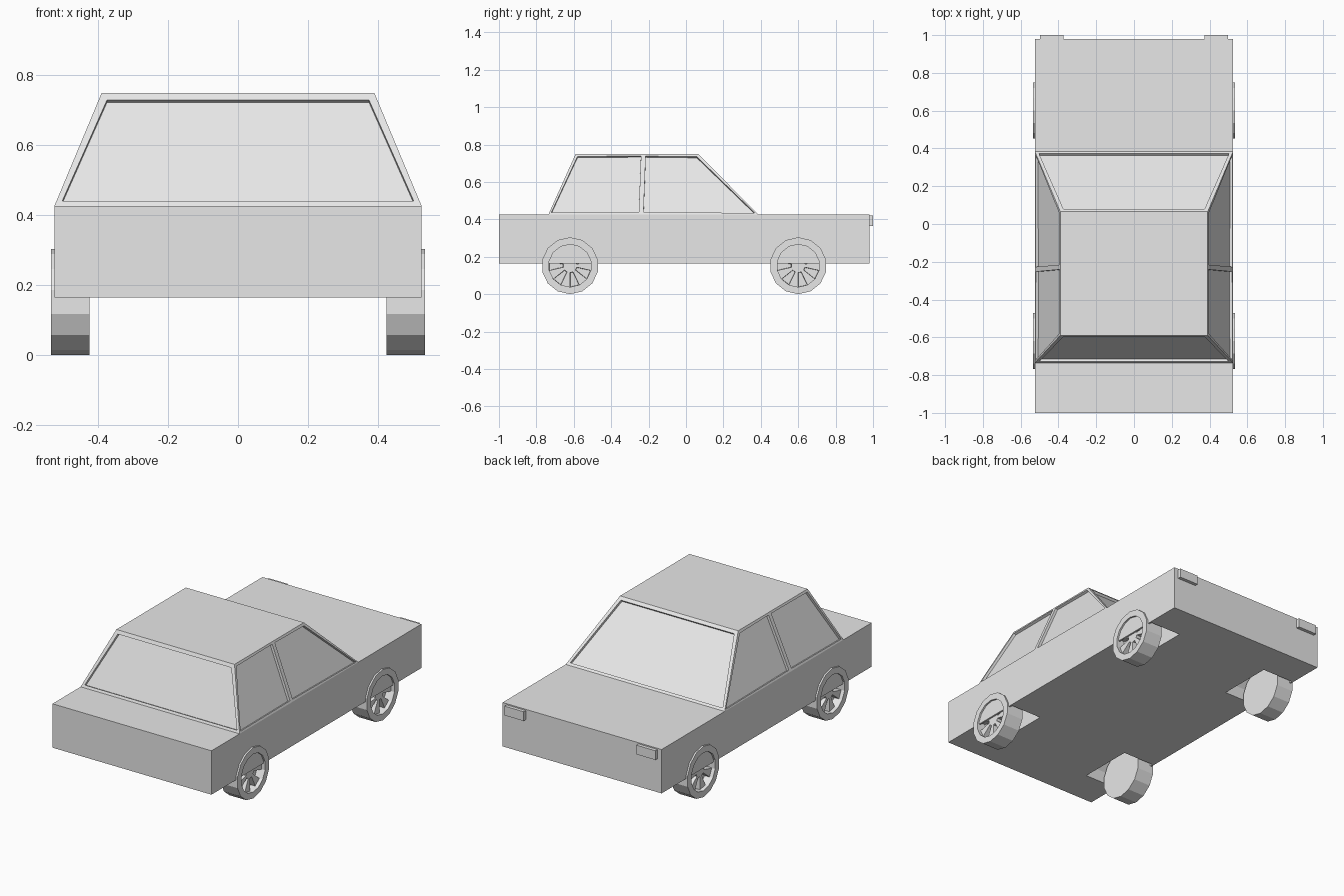
import bpy, bmesh, math
from mathutils import Matrix

if "Cube" in bpy.data.objects:
    bpy.data.objects.remove(bpy.data.objects["Cube"])

grey = bpy.data.materials.new("light_grey")
grey.diffuse_color = (0.8, 0.8, 0.8, 1)
grey.use_nodes = True
grey.node_tree.nodes["Principled BSDF"].inputs["Base Color"].default_value = grey.diffuse_color

SIDES = 14
WHEEL_R = 0.152
AXLES = (("front", -0.62), ("rear", 0.60))


def finish(bm, name):
    mesh = bpy.data.meshes.new(name)
    bm.to_mesh(mesh)
    bm.free()
    mesh.materials.append(grey)
    obj = bpy.data.objects.new(name, mesh)
    bpy.context.scene.collection.objects.link(obj)
    return obj


def box(name, x0, x1, y0, y1, z0, z1):
    bm = bmesh.new()
    bmesh.ops.create_cube(bm, size=1)
    for v in bm.verts:
        v.co = (x0 + (v.co.x + .5) * (x1 - x0),
                y0 + (v.co.y + .5) * (y1 - y0),
                z0 + (v.co.z + .5) * (z1 - z0))
    return finish(bm, name)


# Lower body with wheel wells opened from underneath
body = box("lower_body", -0.525, 0.525, -1.0, 0.98, 0.165, 0.427)
bm = bmesh.new()
for s in (-1, 1):
    for _, y in AXLES:
        place = (Matrix.Translation((s * 0.4125, y, WHEEL_R))
                 @ Matrix.Rotation(math.pi / 2, 4, 'Y'))
        bmesh.ops.create_cone(bm, cap_ends=True, segments=SIDES, radius1=0.17,
                              radius2=0.17, depth=0.205, matrix=place)
cutter = finish(bm, "wheel_well_cutter")
cutter.hide_render = True
mod = body.modifiers.new("wheel_wells", 'BOOLEAN')
mod.operation = 'DIFFERENCE'
mod.solver = 'EXACT'
mod.object = cutter

# Cabin: tapered, open at the bottom, with sunken windows
bm = bmesh.new()
Z0, Z1 = 0.427, 0.75


def ring(s):
    low = [bm.verts.new((s * 0.525, y, Z0)) for y in (-0.735, -0.24, 0.385)]
    top = [bm.verts.new((s * 0.39, y, Z1)) for y in (-0.59, -0.228, 0.065)]
    return low, top


(ll, lt), (rl, rt) = ring(-1), ring(1)
side_glass = []
for low, top in ((ll, lt), (rl, rt)):
    for i in (0, 1):
        side_glass.append(bm.faces.new((low[i], low[i + 1], top[i + 1], top[i])))
screens = [bm.faces.new((ll[i], rl[i], rt[i], lt[i])) for i in (0, 2)]
bm.faces.new(lt + rt[::-1])
bmesh.ops.recalc_face_normals(bm, faces=bm.faces)
bm.normal_update()
if screens[0].normal.y > 0:
    bmesh.ops.reverse_faces(bm, faces=bm.faces[:])
bmesh.ops.inset_individual(bm, faces=side_glass, thickness=0.018)
bmesh.ops.inset_individual(bm, faces=screens, thickness=0.027)
# Sink the panes straight into the cabin
bm.normal_update()
bmesh.ops.inset_individual(bm, faces=side_glass + screens, thickness=0.0005, depth=-0.015)
finish(bm, "cabin")


# Wheels: flat inner face, raised tyre wall, seven spokes between sunken wedges
def wheel(name, s, y):
    bm = bmesh.new()
    profile = ((0.425, WHEEL_R), (0.535, WHEEL_R), (0.535, 0.114),
               (0.513, 0.114), (0.513, 0.037))
    rings = []
    for x, r in profile:
        rings.append([])
        for k in range(SIDES):
            a = 2 * math.pi * k / SIDES
            rings[-1].append(bm.verts.new((s * x, y + r * math.sin(a),
                                           WHEEL_R - r * math.cos(a))))
    wedges = []
    for j in range(len(rings) - 1):
        for k in range(SIDES):
            n = (k + 1) % SIDES
            f = bm.faces.new((rings[j][k], rings[j][n],
                              rings[j + 1][n], rings[j + 1][k]))
            if j == 3 and k % 2 == 0:
                wedges.append(f)
    bm.faces.new(rings[0])
    bm.faces.new(rings[-1])
    bmesh.ops.recalc_face_normals(bm, faces=bm.faces)
    bm.normal_update()
    bmesh.ops.inset_individual(bm, faces=wedges, thickness=0.002, depth=-0.03)
    finish(bm, name)


for s, side in ((-1, "left"), (1, "right")):
    for end, y in AXLES:
        wheel(f"{end}_{side}_wheel", s, y)
    # Rear lamps
    x0, x1 = sorted((s * 0.372, s * 0.498))
    box(f"{side}_lamp", x0, x1, 0.97, 1.0, 0.365, 0.42)

# Bake the wheel wells into the body and drop the cutter
dg = bpy.context.evaluated_depsgraph_get()
baked = bpy.data.meshes.new_from_object(body.evaluated_get(dg))
body.modifiers.clear()
body.data = baked
bpy.data.objects.remove(cutter)
